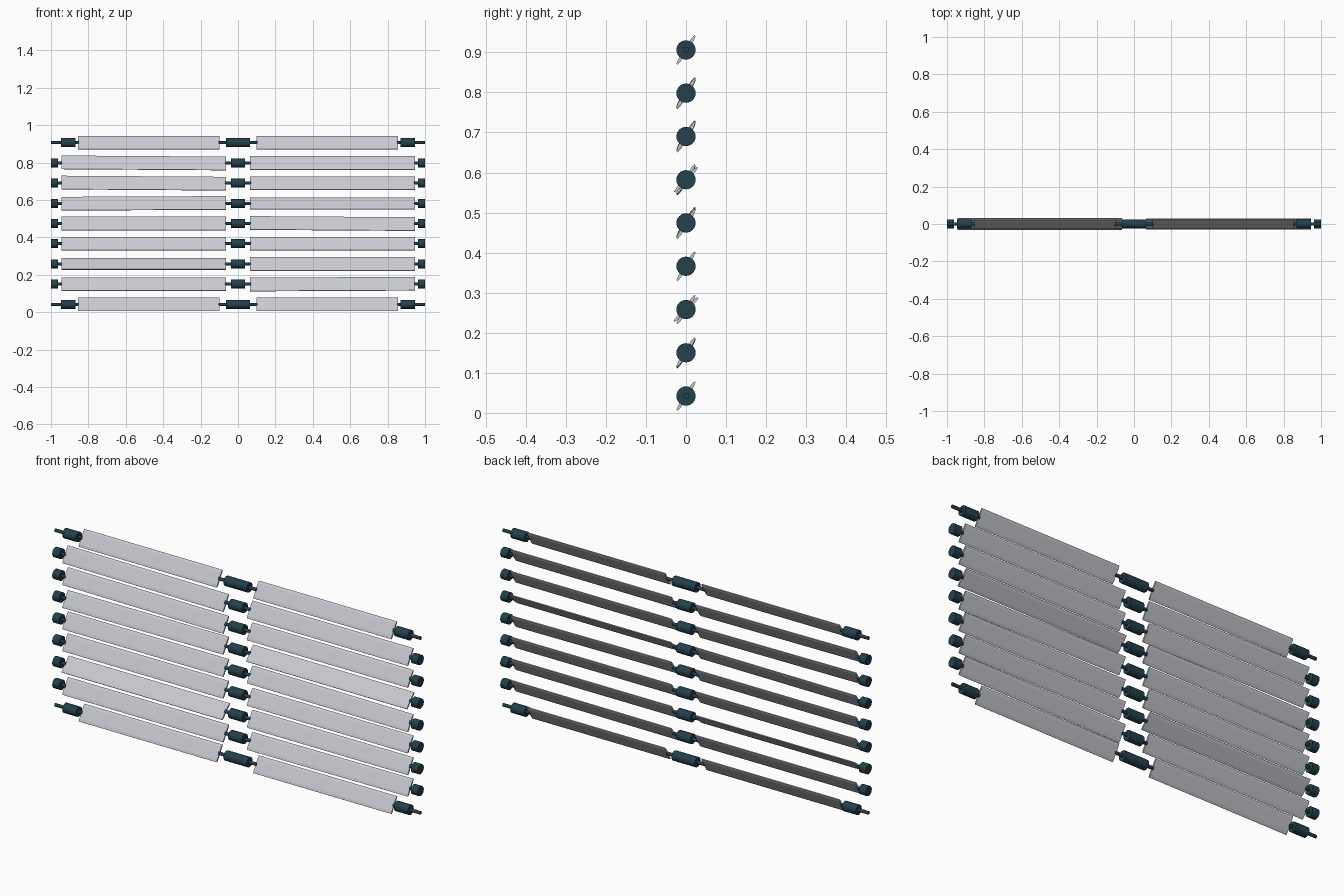
import bpy
import bmesh
from math import radians
from mathutils import Matrix, Vector

cube = bpy.data.objects.get("Cube")
if cube:
    bpy.data.objects.remove(cube)


def material(name, rgb):
    mat = bpy.data.materials.new(name)
    mat.use_nodes = True
    mat.diffuse_color = (*rgb, 1)
    mat.node_tree.nodes["Principled BSDF"].inputs["Base Color"].default_value = (*rgb, 1)
    return mat


SILVER = material("pale silver", (0.58, 0.59, 0.63))
TEAL = material("dark teal", (0.018, 0.05, 0.072))


def finish(name, bm, mat, smooth=False):
    bmesh.ops.recalc_face_normals(bm, faces=bm.faces)
    mesh = bpy.data.meshes.new(name)
    bm.to_mesh(mesh)
    bm.free()
    mesh.materials.append(mat)
    obj = bpy.data.objects.new(name, mesh)
    bpy.context.collection.objects.link(obj)
    if smooth:
        bpy.ops.object.select_all(action="DESELECT")
        obj.select_set(True)
        bpy.context.view_layer.objects.active = obj
        bpy.ops.object.shade_smooth_by_angle(angle=radians(35))
    return obj


def cylinder(name, x0, x1, z, radius):
    """Round bar lying along x."""
    bm = bmesh.new()
    place = Matrix.Translation(((x0 + x1) / 2, 0, z)) @ Matrix.Rotation(radians(90), 4, "Y")
    bmesh.ops.create_cone(bm, cap_ends=True, segments=24, radius1=radius, radius2=radius,
                          depth=abs(x1 - x0), matrix=place)
    finish(name, bm, TEAL, smooth=True)


# Slat cross-section: thin blade, slightly tapered towards both long edges
HALF = 0.042
BLADE = [(-0.002, -HALF), (0.002, -HALF), (0.004, -0.03), (0.004, 0.03),
         (0.002, HALF), (-0.002, HALF), (-0.004, 0.03), (-0.004, -0.03)]


def slat(name, x0, x1, z, tilt, droop):
    """Tilted blade along x; droop lowers its +x end a little."""
    bm = bmesh.new()
    turn = Matrix.Rotation(-radians(tilt), 4, "X")
    rings = []
    for x, dz in ((x0, droop / 2), (x1, -droop / 2)):
        rings.append([bm.verts.new(turn @ Vector((0, y, h)) + Vector((x, 0, z + dz)))
                      for y, h in BLADE])
    count = len(BLADE)
    for i in range(count):
        j = (i + 1) % count
        bm.faces.new((rings[0][i], rings[0][j], rings[1][j], rings[1][i]))
    bm.faces.new(rings[0])
    bm.faces.new(rings[1])
    finish(name, bm, SILVER)


ROWS = 9
BASE, STEP = 0.042, 0.108
HUB, PIN = 0.024, 0.008
# Individual looseness of a few slats, keyed by (row, side)
TILTS = {(2, -1): 45, (5, 1): 43}
DROOPS = {(7, -1): 0.006, (6, -1): 0.006, (4, 1): 0.006, (5, -1): -0.004, (1, 1): -0.004}

for row in range(ROWS):
    z = BASE + row * STEP
    outer = row in (0, ROWS - 1)
    # Row layout: centre hub, slat span, end hub
    hub = 0.063 if outer else 0.038
    start, end = (0.1, 0.855) if outer else (0.065, 0.945)
    cap0, cap1 = (0.87, 0.945) if outer else (0.962, 1.0)

    cylinder(f"centre_hub_{row}", -hub, hub, z, HUB)
    cylinder(f"centre_pin_{row}", -start - 0.005, start + 0.005, z, PIN)
    for side, label in ((-1, "right"), (1, "left")):
        x0, x1 = sorted((side * start, side * end))
        slat(f"{label}_slat_{row}", x0, x1, z,
             TILTS.get((row, side), 32), DROOPS.get((row, side), 0))
        cylinder(f"{label}_end_hub_{row}", side * cap0, side * cap1, z, HUB)
        cylinder(f"{label}_end_pin_{row}", side * (end - 0.005), side * 1.0, z, PIN)
